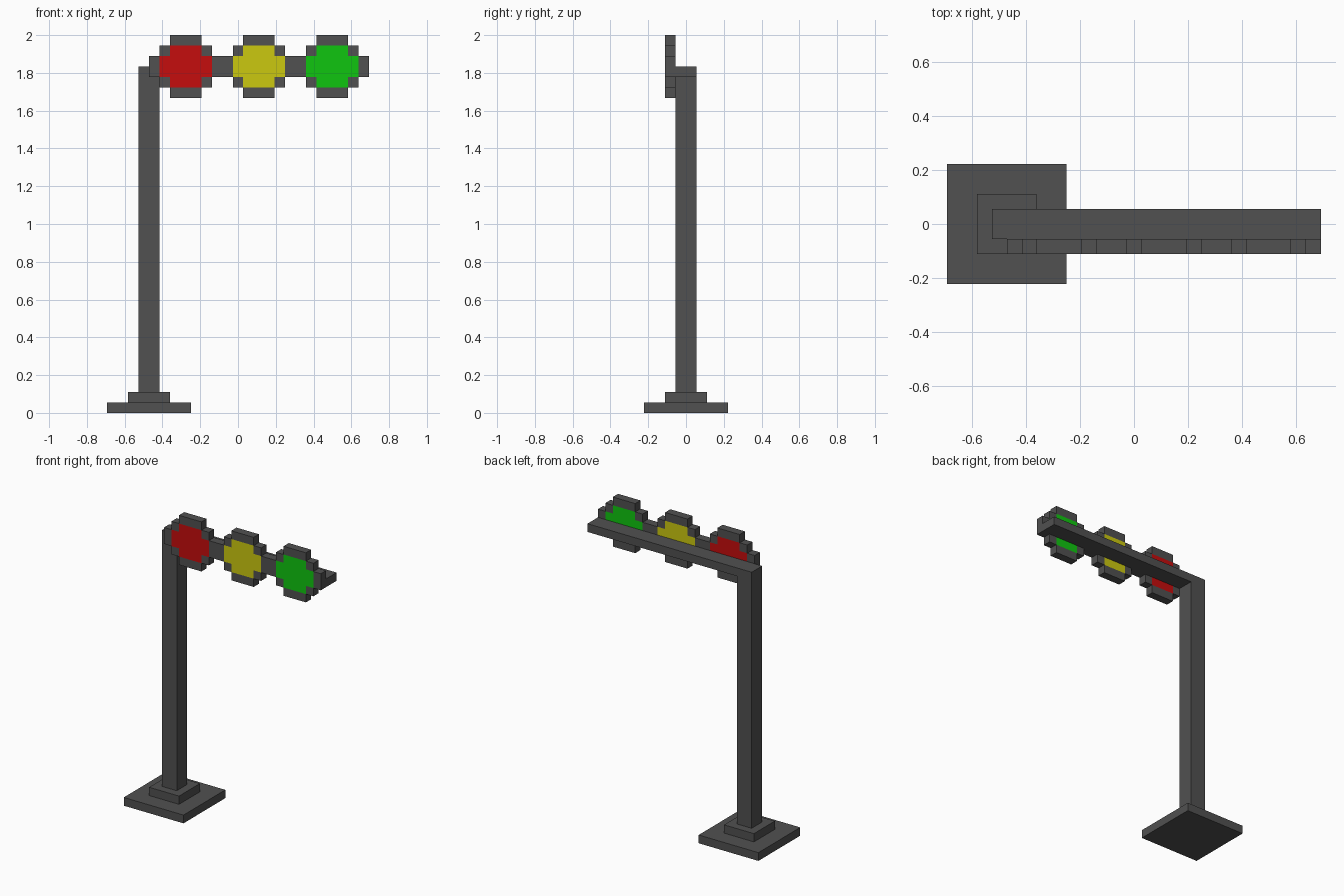
import bpy, bmesh

if "Cube" in bpy.data.objects:
    bpy.data.objects.remove(bpy.data.objects["Cube"])

U = 2 / 36          # block size
POLE_X = -8.5       # pole centre, in blocks


def material(name, rgb):
    m = bpy.data.materials.new(name)
    m.diffuse_color = (*rgb, 1)
    m.use_nodes = True
    m.node_tree.nodes["Principled BSDF"].inputs["Base Color"].default_value = m.diffuse_color
    return m


GREY = material("dark grey", (0.082, 0.082, 0.082))
RED = material("red", (0.56, 0.004, 0.004))
YELLOW = material("yellow", (0.60, 0.58, 0.005))
GREEN = material("green", (0.005, 0.56, 0.005))


def add_object(name, bm, mats):
    mesh = bpy.data.meshes.new(name)
    bm.to_mesh(mesh)
    bm.free()
    for m in mats:
        mesh.materials.append(m)
    obj = bpy.data.objects.new(name, mesh)
    bpy.context.collection.objects.link(obj)
    return obj


def stack(name, rings):
    """Solid from stacked rectangles (x0, x1, half depth, z), in blocks."""
    bm = bmesh.new()
    loops = [[bm.verts.new((x * U, y * U, z * U))
              for x, y in ((x0, -d), (x1, -d), (x1, d), (x0, d))]
             for x0, x1, d, z in rings]
    bm.faces.new(loops[0][::-1])
    bm.faces.new(loops[-1])
    for a, b in zip(loops, loops[1:]):
        for i in range(4):
            j = (i + 1) % 4
            bm.faces.new((a[i], a[j], b[j], b[i]))
    return add_object(name, bm, [GREY])


# Stepped foot, pole and the thin arm running out from the pole top
stack("stepped_base", [(POLE_X - r, POLE_X + r, r, z)
                       for r, z in ((4, 0), (4, 1), (2, 1), (2, 2))])
stack("pole", [(POLE_X - 1, POLE_X + 1, 1, z) for z in (2, 33)])
stack("arm", [(POLE_X + 1, 12.5, 1, z) for z in (32, 33)])

# Signal panel: one-block-thick plate with a bar and three rounded lamps
bm = bmesh.new()
for col in range(21):
    lamp, offset = divmod(col - 1, 7)
    dx = abs(offset - 2)
    for row in range(6):
        dz = abs(row - 2.5)
        in_lamp = offset < 5 and (dz < 2 or dx <= 1)
        if not (in_lamp or dz < 1):
            continue
        x, z = col - 8.5, row + 30
        f = bm.faces.new([bm.verts.new((px * U, -2 * U, pz * U)) for px, pz in
                          ((x, z), (x + 1, z), (x + 1, z + 1), (x, z + 1))])
        # coloured lens in the middle of each lamp, grey rim around it
        if in_lamp and (dz < 1 or (dz < 2 and dx <= 1)):
            f.material_index = lamp + 1
bmesh.ops.remove_doubles(bm, verts=bm.verts, dist=0.001)
panel = add_object("signal_panel", bm, [GREY, RED, YELLOW, GREEN])
solid = panel.modifiers.new("thickness", 'SOLIDIFY')
solid.thickness = U
solid.offset = -1
